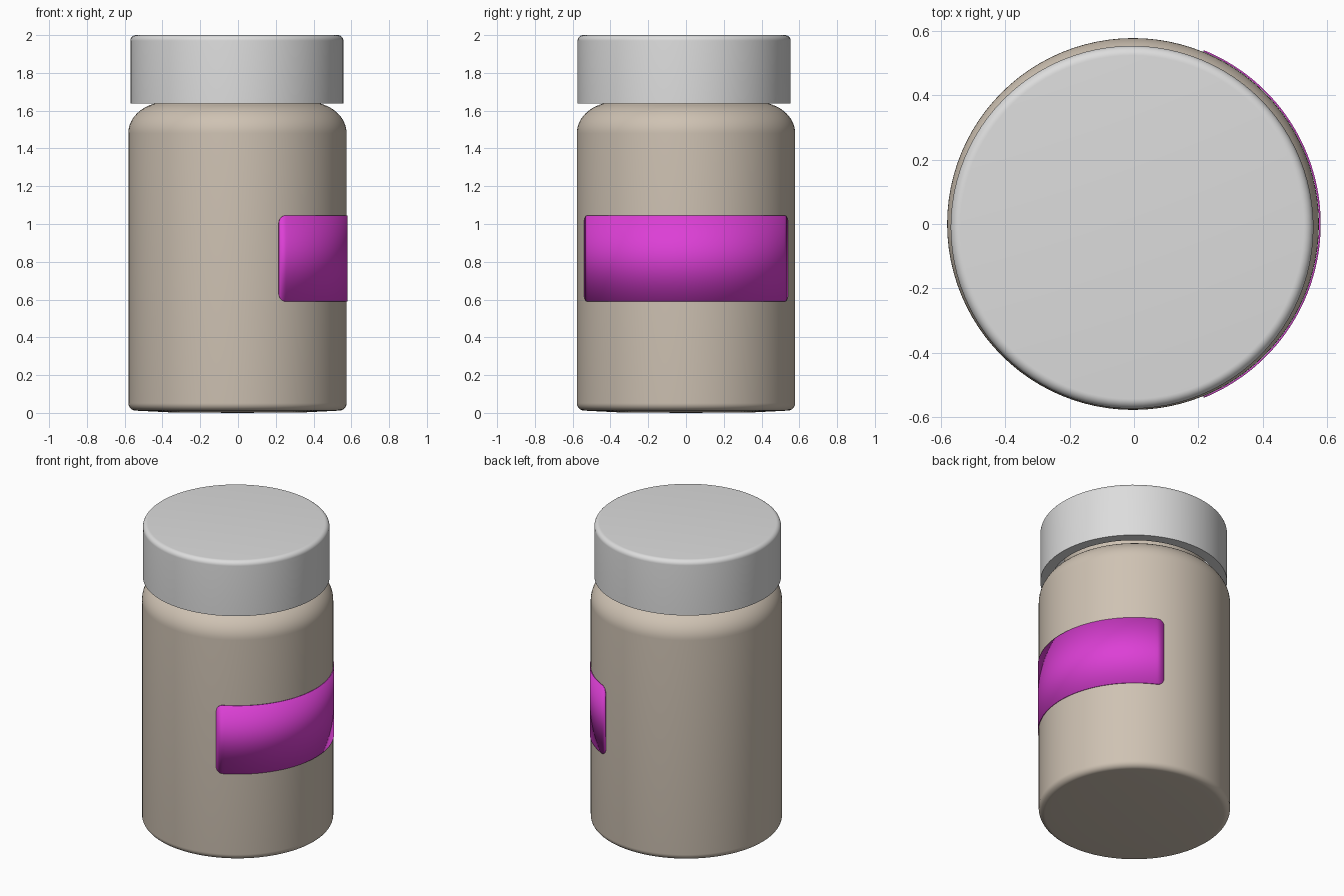
import bpy, bmesh, math

cube = bpy.data.objects.get("Cube")
if cube:
    bpy.data.objects.remove(cube)


def material(name, rgb):
    mat = bpy.data.materials.new(name)
    mat.use_nodes = True
    mat.diffuse_color = (*rgb, 1)
    mat.node_tree.nodes["Principled BSDF"].inputs["Base Color"].default_value = (*rgb, 1)
    return mat


def finish(name, bm, mat, centre):
    bmesh.ops.recalc_face_normals(bm, faces=bm.faces)
    mesh = bpy.data.meshes.new(name)
    bm.to_mesh(mesh)
    bm.free()
    obj = bpy.data.objects.new(name, mesh)
    obj.location = (*centre, 0)
    mesh.materials.append(mat)
    bpy.context.collection.objects.link(obj)
    bpy.ops.object.select_all(action="DESELECT")
    obj.select_set(True)
    bpy.context.view_layer.objects.active = obj
    bpy.ops.object.shade_smooth_by_angle(angle=math.radians(35))
    return obj


def arc(r, z, rx, rz, start, end, steps=8):
    """Points of an elliptical arc around (r, z), angles in degrees."""
    angles = [math.radians(start + (end - start) * i / steps) for i in range(steps + 1)]
    return [(r + rx * math.cos(a), z + rz * math.sin(a)) for a in angles]


def lathe(name, profile, mat, centre, segments=96):
    bm = bmesh.new()
    verts = [bm.verts.new((r, 0, z)) for r, z in profile]
    edges = [bm.edges.new(pair) for pair in zip(verts, verts[1:])]
    bmesh.ops.spin(bm, geom=verts + edges, cent=(0, 0, 0), axis=(0, 0, 1),
                   angle=math.tau, steps=segments, use_duplicate=False)
    bmesh.ops.remove_doubles(bm, verts=bm.verts, dist=1e-4)
    return finish(name, bm, mat, centre)


beige = material("beige plastic", (0.62, 0.54, 0.45))
grey = material("light grey plastic", (0.72, 0.72, 0.72))
magenta = material("magenta label", (0.72, 0.05, 0.67))

BODY_R = 0.578
BODY_CENTRE = (-0.003, 0)

# Bottle: slightly domed base, straight wall, round shoulder and hidden neck
bottle = [(0, 0), (0.36, 0.003), (0.5, 0.01)]
bottle += arc(BODY_R - 0.04, 0.052, 0.04, 0.04, -90, 0)
bottle += arc(BODY_R - 0.2, 1.48, 0.2, 0.165, 0, 66, 12)
bottle += [(0.44, 1.637), (0.425, 1.65), (0.425, 1.93), (0, 1.93)]
lathe("bottle", bottle, beige, BODY_CENTRE)

# Cap: hollow shell with a rounded top edge
CAP_R = 0.564
cap = [(0, 1.95), (0.5, 1.95), (0.5, 1.637), (CAP_R, 1.637)]
cap += arc(CAP_R - 0.03, 1.97, 0.03, 0.03, 0, 90)
cap += [(0, 2.0)]
lathe("cap", cap, grey, (-0.006, -0.01))

# Label: round-cornered strip wrapped around the left side
LABEL_R = BODY_R + 0.003
LOW, HIGH, CORNER = 0.59, 1.045, 0.04
half = LABEL_R * math.radians(67.8)
ends = [half - CORNER * (1 - math.sin(math.radians(a))) for a in range(0, 91, 10)]
flat = [(half - CORNER) * i / 40 for i in range(-39, 40)]
stations = [-s for s in reversed(ends)] + flat + ends

bm = bmesh.new()
columns = []
for s in sorted(stations):
    over = max(0, abs(s) - (half - CORNER))
    trim = CORNER - math.sqrt(max(0, CORNER ** 2 - over ** 2))
    angle = s / LABEL_R
    x, y = LABEL_R * math.cos(angle), LABEL_R * math.sin(angle)
    columns.append([bm.verts.new((x, y, z)) for z in (LOW + trim, HIGH - trim)])
for (a, b), (c, d) in zip(columns, columns[1:]):
    bm.faces.new((a, c, d, b))
bmesh.ops.remove_doubles(bm, verts=bm.verts, dist=1e-5)
label = finish("label", bm, magenta, BODY_CENTRE)
thick = label.modifiers.new("thickness", "SOLIDIFY")
thick.thickness = 0.005
thick.offset = 0
